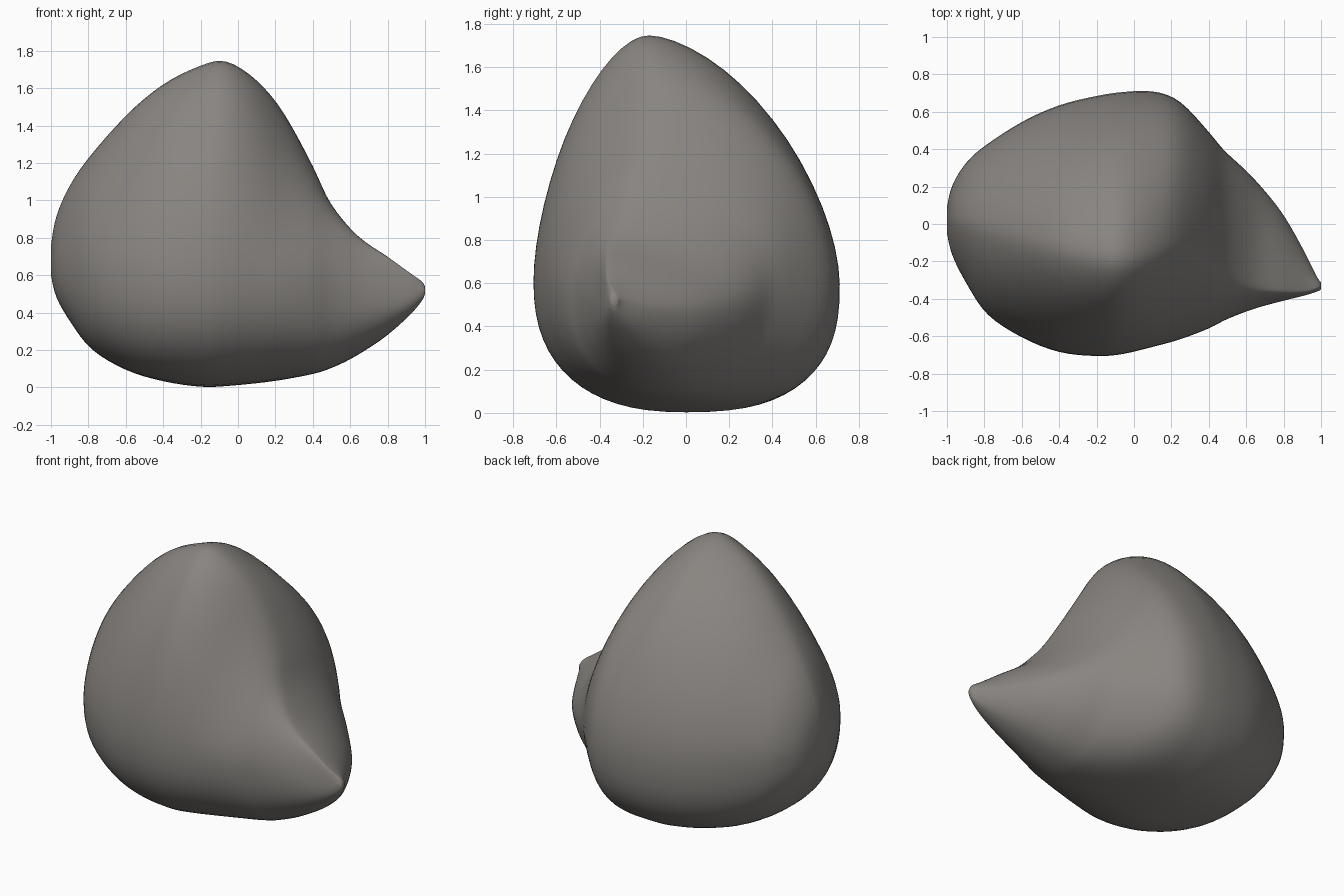
import bpy, bmesh, math

if "Cube" in bpy.data.objects:
    bpy.data.objects.remove(bpy.data.objects["Cube"])

# Cross-sections along x: x, z low, z high, y front, y back, y of crest, z of widest point
SECTIONS = [
    (-1.00, 0.60, 0.76, -0.05, 0.09, 0.02, 0.67),
    (-0.97, 0.48, 0.92, -0.17, 0.21, 0.02, 0.67),
    (-0.89, 0.34, 1.10, -0.33, 0.34, 0.00, 0.66),
    (-0.78, 0.20, 1.25, -0.49, 0.43, -0.03, 0.65),
    (-0.60, 0.09, 1.46, -0.61, 0.55, -0.08, 0.63),
    (-0.40, 0.03, 1.63, -0.69, 0.64, -0.13, 0.61),
    (-0.20, 0.00, 1.73, -0.71, 0.69, -0.17, 0.61),
    (-0.06, 0.005, 1.755, -0.70, 0.71, -0.18, 0.61),
    (0.10, 0.02, 1.65, -0.66, 0.715, -0.16, 0.60),
    (0.25, 0.04, 1.47, -0.62, 0.66, -0.11, 0.60),
    (0.40, 0.07, 1.18, -0.56, 0.49, -0.12, 0.58),
    (0.50, 0.10, 0.98, -0.51, 0.38, -0.24, 0.56),
    (0.64, 0.17, 0.81, -0.455, 0.25, -0.33, 0.51),
    (0.80, 0.28, 0.70, -0.41, 0.05, -0.36, 0.48),
    (0.92, 0.39, 0.61, -0.38, -0.17, -0.36, 0.49),
    (0.98, 0.46, 0.57, -0.36, -0.29, -0.34, 0.52),
    (1.00, 0.50, 0.54, -0.35, -0.31, -0.33, 0.52),
]
SIDES, STEPS = 64, 4


def spline(p, t):
    """Catmull-Rom blend of four section rows."""
    return [0.5 * (2 * b + (c - a) * t + (2 * a - 5 * b + 4 * c - d) * t * t
                   + (3 * b - a - 3 * c + d) * t ** 3) for a, b, c, d in zip(*p)]


def bump(x, centre, width):
    return math.exp(-((x - centre) / width) ** 2)


def ring(row):
    """Four superellipse quarters: pointed crest above, full belly below."""
    x, z0, z1, y0, y1, crest, mid = row
    belly = (y0 + y1) / 2
    taper = 1 / (1 + math.exp(-(x - 0.25) / 0.08))      # slimmer belly on the beak side
    top_back = 1.65 + 0.5 * bump(x, 0.45, 0.23)
    top_front = 1.65 - 0.2 * bump(x, 0.25, 0.15) + 0.2 * bump(x, 0.58, 0.15)
    low_back = 2.7 - 0.9 * taper
    pts = []
    for i in range(SIDES):
        a = 2 * math.pi * i / SIDES
        c, s = math.cos(a), math.sin(a)
        if s > 0:
            n = top_back if c > 0 else top_front
        else:
            n = low_back if c > 0 else 2.4
        yc = crest if s > 0 else belly
        u = math.copysign(abs(c) ** (2 / n), c)
        v = math.copysign(abs(s) ** (2 / n), s)
        pts.append((x, yc + u * ((y1 - yc) if c > 0 else (yc - y0)),
                    mid + v * ((z1 - mid) if s > 0 else (mid - z0))))
    return pts


# Interpolated rows
last = len(SECTIONS) - 1
rows = []
for k in range(last):
    quad = [SECTIONS[min(max(k + o, 0), last)] for o in (-1, 0, 1, 2)]
    rows += [spline(quad, s / STEPS) for s in range(STEPS)]
rows.append(SECTIONS[-1])

# Loft with closed ends
bm = bmesh.new()
loops = [[bm.verts.new(p) for p in ring(r)] for r in rows]
for a, b in zip(loops, loops[1:]):
    for i in range(SIDES):
        j = (i + 1) % SIDES
        bm.faces.new((a[i], a[j], b[j], b[i]))
bm.faces.new(loops[0])
bm.faces.new(loops[-1])

# Soften the crest lines, outward normals, smooth shading
for _ in range(6):
    bmesh.ops.smooth_vert(bm, verts=[v for l in loops[2:-2] for v in l], factor=0.4,
                          use_axis_x=False, use_axis_y=True, use_axis_z=True)
bmesh.ops.recalc_face_normals(bm, faces=bm.faces)
for f in bm.faces:
    f.smooth = True
mesh = bpy.data.meshes.new("beaked_stone")
bm.to_mesh(mesh)
bm.free()
stone = bpy.data.objects.new("beaked_stone", mesh)
bpy.context.collection.objects.link(stone)

# Dark warm grey
mat = bpy.data.materials.new("stone_grey")
mat.diffuse_color = (0.25, 0.235, 0.22, 1)
mat.use_nodes = True
mat.node_tree.nodes["Principled BSDF"].inputs["Base Color"].default_value = mat.diffuse_color
mesh.materials.append(mat)
